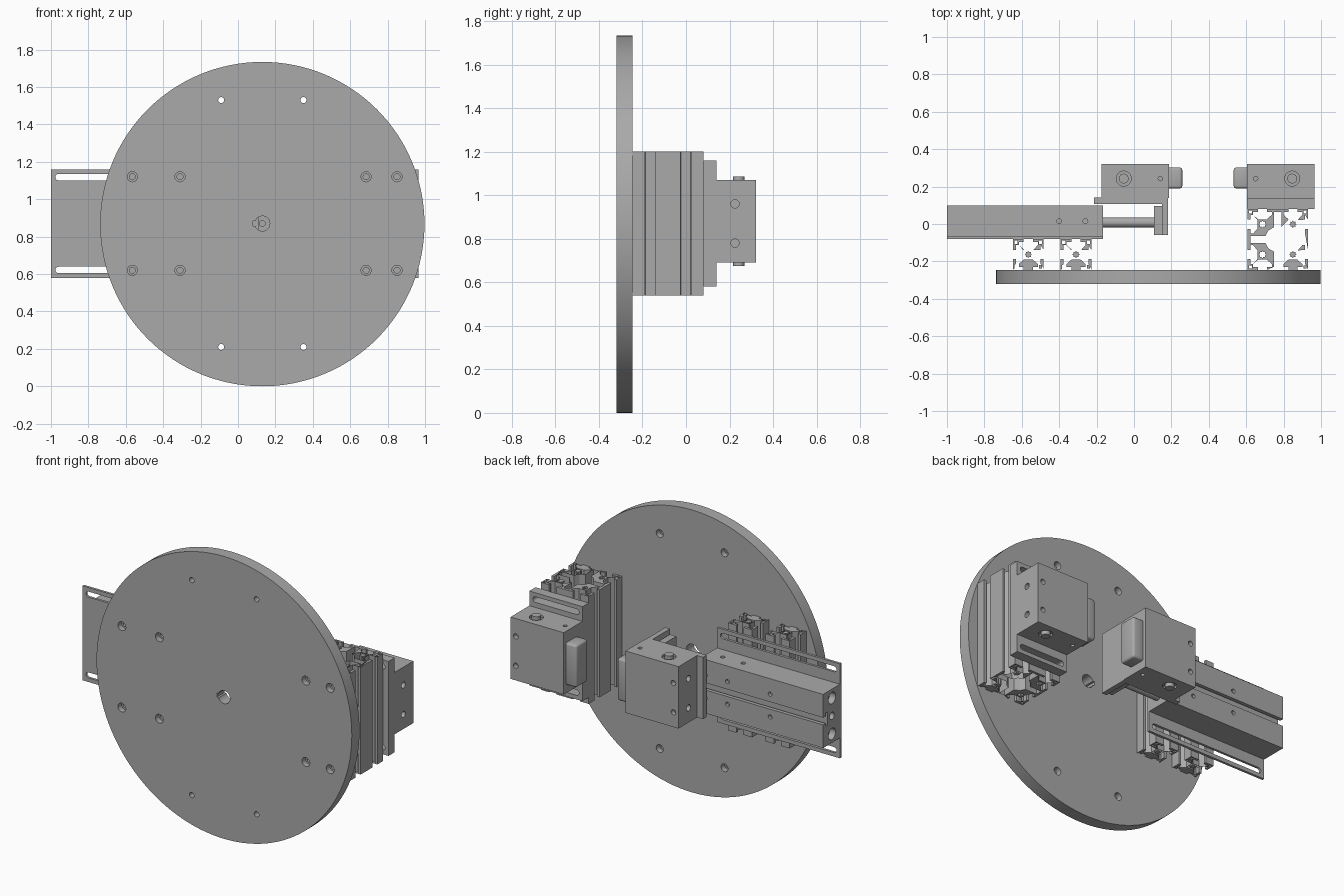
import bpy, bmesh
from math import pi, sin, cos
from mathutils import Matrix, Vector

if "Cube" in bpy.data.objects:
    bpy.data.objects.remove(bpy.data.objects["Cube"])

grey = bpy.data.materials.new("machined grey")
grey.use_nodes = True
GREY = (0.4, 0.4, 0.4, 1)
grey.diffuse_color = GREY
grey.node_tree.nodes["Principled BSDF"].inputs["Base Color"].default_value = GREY

AXES = {"x": Matrix.Rotation(pi / 2, 4, "Y"),
        "y": Matrix.Rotation(pi / 2, 4, "X"), "z": Matrix()}
MID = 0.87     # height of the mechanism's axis


def finish(name, bm):
    bmesh.ops.recalc_face_normals(bm, faces=bm.faces)
    mesh = bpy.data.meshes.new(name)
    bm.to_mesh(mesh)
    bm.free()
    obj = bpy.data.objects.new(name, mesh)
    bpy.context.collection.objects.link(obj)
    mesh.materials.append(grey)
    return obj


def add_box(bm, x, y, z):
    lo, hi = Vector((x[0], y[0], z[0])), Vector((x[1], y[1], z[1]))
    mat = Matrix.Translation((lo + hi) / 2) @ Matrix.Diagonal((*(hi - lo), 1))
    bmesh.ops.create_cube(bm, size=1, matrix=mat)


def add_rod(bm, centre, axis, radius, length, sides=24):
    bmesh.ops.create_cone(bm, cap_ends=True, segments=sides, radius1=radius,
                          radius2=radius, depth=length,
                          matrix=Matrix.Translation(centre) @ AXES[axis])


def box(name, x, y, z):
    bm = bmesh.new()
    add_box(bm, x, y, z)
    return finish(name, bm)


def rod(name, centre, axis, radius, length, sides=32):
    bm = bmesh.new()
    add_rod(bm, centre, axis, radius, length, sides)
    return finish(name, bm)


def apply_modifiers(obj):
    bpy.context.view_layer.update()
    graph = bpy.context.evaluated_depsgraph_get()
    obj.data = bpy.data.meshes.new_from_object(obj.evaluated_get(graph))
    obj.modifiers.clear()


def cut(obj, bm):
    cutter = finish("cutter", bm)
    cutter.hide_render = True
    mod = obj.modifiers.new("cut", "BOOLEAN")
    mod.operation, mod.solver, mod.object = "DIFFERENCE", "EXACT", cutter
    apply_modifiers(obj)
    bpy.data.objects.remove(cutter)


def drill(obj, centres, axis, radius, length):
    bm = bmesh.new()
    for c in centres:
        add_rod(bm, c, axis, radius, length)
    cut(obj, bm)


def groove(obj, x, y, z):
    bm = bmesh.new()
    add_box(bm, x, y, z)
    cut(obj, bm)


def extrude(name, loops, depth, location, axis="z"):
    """Extrude a flat outline whose inner loops become holes."""
    curve = bpy.data.curves.new(name, "CURVE")
    curve.dimensions, curve.fill_mode, curve.extrude = "2D", "BOTH", depth / 2
    for loop in loops:
        s = curve.splines.new("POLY")
        s.points.add(len(loop) - 1)
        for p, (u, v) in zip(s.points, loop):
            p.co = (u, v, 0, 1)
        s.use_cyclic_u = True
    temp = bpy.data.objects.new(name, curve)
    bpy.context.collection.objects.link(temp)
    bpy.context.view_layer.update()
    mesh = bpy.data.meshes.new_from_object(
        temp.evaluated_get(bpy.context.evaluated_depsgraph_get()))
    bpy.data.objects.remove(temp)
    bm = bmesh.new()
    bm.from_mesh(mesh)
    bmesh.ops.remove_doubles(bm, verts=bm.verts, dist=1e-5)
    bm.transform(Matrix.Translation(location) @ AXES[axis])
    return finish(name, bm)


def ring(cu, cv, radius, n=16, star=1.0):
    return [(cu + radius * (star if i % 2 else 1) * cos(2 * pi * i / n),
             cv + radius * (star if i % 2 else 1) * sin(2 * pi * i / n)) for i in range(n)]


def slot(x0, x1, v, r):
    arc = [(sin(pi * i / 8), cos(pi * i / 8)) for i in range(9)]
    return ([(x1 + r * a, v + r * b) for a, b in arc] +
            [(x0 - r * a, v - r * b) for a, b in arc])


def spin(points):
    """Repeat one side's points on all four sides."""
    out = []
    for _ in range(4):
        out += points
        points = [(v, -u) for u, v in points]
    return out


# T-slot extrusions, half of one slot in cell units
HALF_SLOT = [(-0.3, 1), (-0.3, 0.8), (-0.62, 0.8), (-0.62, 0.62), (-0.28, 0.32)]


def t_slot_bar(name, x, y, half, cells):
    h = half / cells
    centres = [h * (2 * i + 1) - half for i in range(cells)]
    side = [(-half, half)]
    for c in centres:
        pts = HALF_SLOT + [(-u, v) for u, v in reversed(HALF_SLOT)]
        side += [(c + u * h, half - h * (1 - v)) for u, v in pts]
    loops = [spin(side)]
    loops += [ring(a, b, h * 0.24, 16, 0.7) for a in centres for b in centres]
    if cells > 1:
        cross = [(-0.3, 0.3), (-0.12, 0.4), (-0.12, 0.9), (0.12, 0.9), (0.12, 0.4)]
        loops.append(spin([(u * half, v * half) for u, v in cross]))
    # small hollow in each outer corner
    e = half - h * 0.2
    for sx in (-1, 1):
        for sy in (-1, 1):
            loops.append([(sx * (e + h * a), sy * (e + h * b))
                          for a, b in ((-0.1, -0.1), (0.1, -0.1), (0.1, 0.1), (-0.1, 0.1))])
    return extrude(name, loops, 0.66, (x, y, MID))


t_slot_bar("outer_post", -0.565, -0.163, 0.082, 1)
t_slot_bar("inner_post", -0.31, -0.163, 0.082, 1)
t_slot_bar("wide_post", 0.768, -0.0825, 0.1625, 2)

# Round face plate with counterbored holes and a keyed centre hole
disc = rod("face_plate", (0.13, -0.2825, 0.867), "y", 0.867, 0.075, 128)
mounts = [(x, z) for x in (-0.565, -0.31, 0.685, 0.85) for z in (0.62, 1.12)]
rims = [(x, z) for x in (-0.09, 0.35) for z in (0.21, 1.53)]
drill(disc, [(x, -0.28, z) for x, z in mounts + rims], "y", 0.016, 0.2)
drill(disc, [(x, -0.32, z) for x, z in mounts], "y", 0.027, 0.07)
drill(disc, [(x, -0.245, z) for x, z in rims], "y", 0.024, 0.07)
drill(disc, [(0.13, -0.28, MID)], "y", 0.04, 0.2)
groove(disc, (0.08, 0.1), (-0.4, -0.2), (MID - 0.013, MID + 0.013))


def slotted_plate(name, x0, x1, y0, y1):
    cx, w = (x0 + x1) / 2, (x1 - x0) / 2
    loops = [[(-w, -0.29), (w, -0.29), (w, 0.29), (-w, 0.29)]]
    loops += [slot(0.04 - w, w - 0.04, v, 0.017) for v in (-0.248, 0.248)]
    return extrude(name, loops, y1 - y0, (cx, (y0 + y1) / 2, MID), "y")


# Slide cylinder on its slotted plate
slotted_plate("cylinder_plate", -1, -0.165, -0.08, -0.065)
body = box("cylinder_body", (-1, -0.165), (-0.065, 0.098), (0.705, 1.035))
groove(body, (-1.1, 0), (0.07, 0.2), (MID - 0.022, MID + 0.022))
groove(body, (-1.1, 0), (0.055, 0.075), (MID - 0.04, MID + 0.04))
drill(body, [(-1, 0.012, MID + s) for s in (-0.11, 0.11)], "x", 0.035, 0.08)
drill(body, [(-1, 0.012, MID)], "x", 0.022, 0.08)
drill(body, [(x, 0.015, 1.035) for x in (-0.4, -0.26)], "z", 0.013, 0.05)
drill(body, [(x, 0.098, MID + s) for x in (-0.2, -0.35, -0.64) for s in (-0.07, 0.07)],
      "y", 0.013, 0.04)
for label, s in (("lower", -0.1), ("upper", 0.1)):
    rod(label + "_slide_rod", (-0.03, 0.008, MID + s), "x", 0.027, 0.3)

# Moving bracket
end = box("slide_end_plate", (0.108, 0.15), (-0.06, 0.095), (0.705, 1.035))
drill(end, [(0.13, -0.06, MID)], "y", 0.015, 0.06)
box("bracket_upright", (0.15, 0.182), (-0.06, 0.12), (0.69, 1.07))
box("bracket_shelf", (-0.215, 0.182), (0.108, 0.142), (0.69, 1.07))


def clamp(name, back, front, y0):
    """Block from its outer end to its jaw end, with a rounded pad."""
    d = 1 if front > back else -1
    jaw = front - d * 0.09
    span = lambda a, b: (min(a, b), max(a, b))
    block = box(name + "_block", span(back, jaw), (y0, 0.322), (0.69, 1.07))
    face = box(name + "_jaw_block", span(jaw, front), (y0, 0.322), (0.69, 1.07))
    drill(block, [(back, 0.225, MID + s) for s in (-0.09, 0.09)], "x", 0.019, 0.06)
    drill(block, [(back + d * 0.035, 0.322, MID + s) for s in (-0.09, 0.09)],
          "y", 0.016, 0.06)
    # recessed screw at top and bottom
    px = back + d * 0.12
    for z in (0.69, 1.07):
        drill(block, [(px, 0.243, z)], "z", 0.04, 0.03)
        rod(name + "_screw", (px, 0.243, z), "z", 0.026, 0.03)
        drill(face, [(front - d * 0.045, 0.243, z)], "z", 0.012, 0.04)
    pad = box(name + "_pad", span(front - d * 0.01, front + d * 0.072),
              (0.19, 0.302), (0.74, 1.0))
    mod = pad.modifiers.new("round", "BEVEL")
    mod.width, mod.segments = 0.014, 3
    apply_modifiers(pad)


clamp("moving_clamp", -0.175, 0.186, 0.14)
clamp("fixed_clamp", 0.966, 0.605, 0.14)
slotted_plate("fixed_clamp_plate", 0.605, 0.966, 0.08, 0.14)

bpy.ops.object.select_all(action="DESELECT")
for obj in bpy.context.scene.objects:
    if obj.type == "MESH":
        obj.select_set(True)
        bpy.context.view_layer.objects.active = obj
bpy.ops.object.shade_smooth_by_angle(angle=pi / 6)
